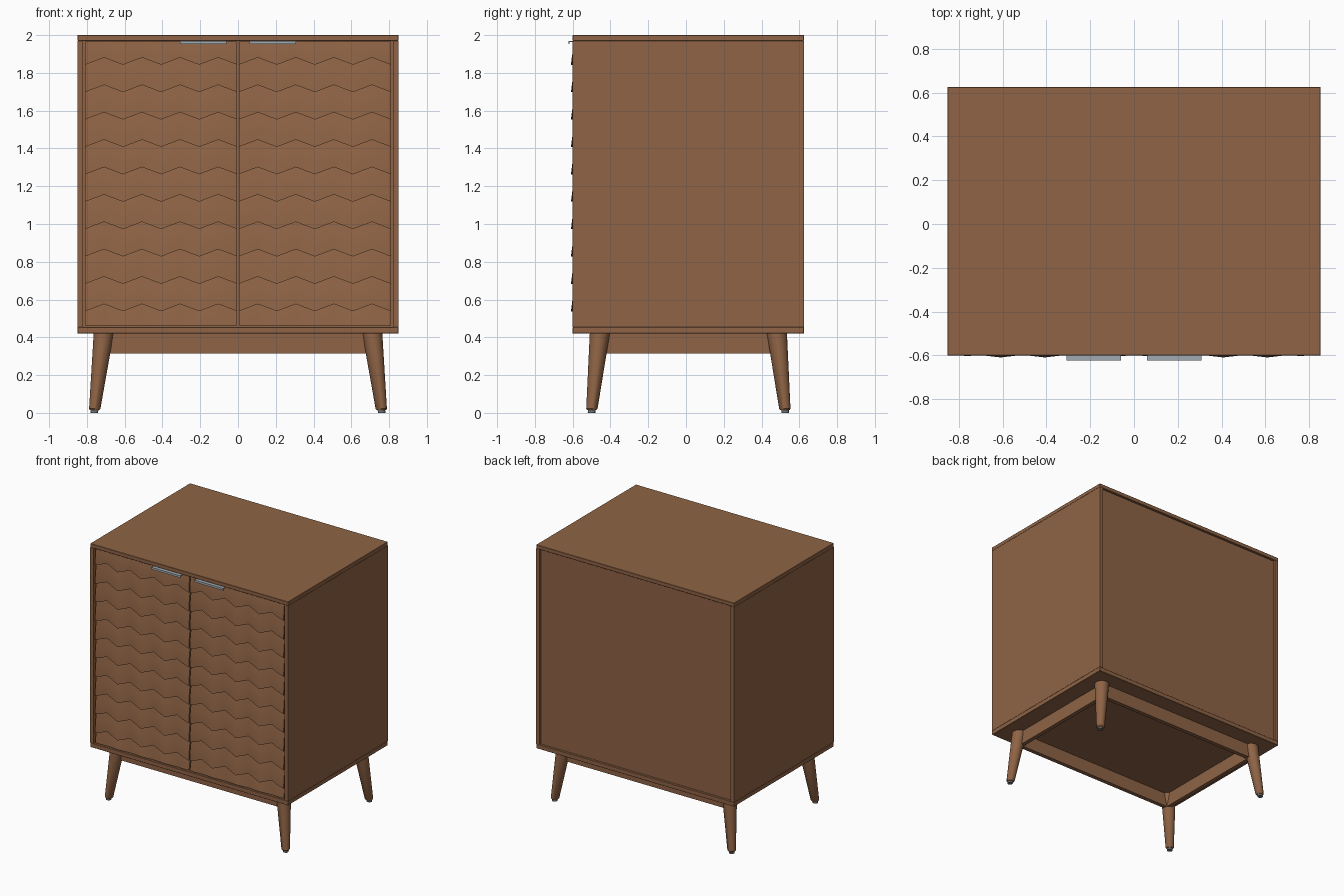
import bpy, bmesh, math
from mathutils import Vector

if "Cube" in bpy.data.objects:
    bpy.data.objects.remove(bpy.data.objects["Cube"])

YC = 0.0125  # centre of the case in depth


def mat(name, rgb):
    m = bpy.data.materials.new(name)
    m.diffuse_color = (*rgb, 1)
    m.use_nodes = True
    m.node_tree.nodes["Principled BSDF"].inputs["Base Color"].default_value = m.diffuse_color
    return m


WOOD = mat("walnut wood", (0.275, 0.127, 0.06))
METAL = mat("brushed metal", (0.36, 0.41, 0.44))
GLIDE = mat("grey glide", (0.16, 0.16, 0.16))


def finish(name, bm, m):
    bmesh.ops.recalc_face_normals(bm, faces=bm.faces)
    me = bpy.data.meshes.new(name)
    bm.to_mesh(me)
    bm.free()
    me.materials.append(m)
    ob = bpy.data.objects.new(name, me)
    bpy.context.collection.objects.link(ob)
    return ob


def smooth(ob, deg):
    bpy.ops.object.select_all(action='DESELECT')
    ob.select_set(True)
    bpy.context.view_layer.objects.active = ob
    bpy.ops.object.shade_smooth_by_angle(angle=math.radians(deg))


def box(name, x, y, z, m=WOOD, bevel=0.0):
    bm = bmesh.new()
    bmesh.ops.create_cube(bm, size=1)
    for v in bm.verts:
        v.co = [a[0] + (c + 0.5) * (a[1] - a[0]) for a, c in zip((x, y, z), v.co)]
    if bevel:
        bmesh.ops.bevel(bm, geom=bm.edges[:], offset=bevel, segments=1, affect='EDGES')
    return finish(name, bm, m)


# Case panels
F, B = -0.60, 0.625
box("top_panel", (-0.85, 0.85), (F, B), (1.97, 2.0), bevel=0.002)
box("bottom_panel", (-0.85, 0.85), (F, B), (0.42, 0.454), bevel=0.002)
for s, side in ((-1, "left"), (1, "right")):
    box(side + "_side_panel", sorted((s * 0.82, s * 0.85)), (F, B), (0.454, 1.97))
box("back_panel", (-0.82, 0.82), (B - 0.035, B - 0.018), (0.454, 1.97))


# Carved doors: rows of sloping tiles, each ending in a zigzag lip
def door(name, x0, x1):
    bm = bmesh.new()
    cols, rows, sub = 16, 10, 3
    z_top, z_bot, back = 1.965, 0.462, -0.565

    def col(i):
        u = 1 - abs((i / 2) % 2 - 1)        # 0 at zigzag valley, 1 at peak
        x = x0 + (x1 - x0) * i / cols
        edge = i in (0, cols)
        z, y = [], []
        for r in range(rows + 1):
            top = z_top if r == 0 else 1.843 - 0.145 * (r - 1) + 0.038 * u
            low = z_bot if r == rows else 1.843 - 0.145 * r + 0.038 * u
            start = 0.2 if r == 0 else 0.0
            end = 0.6 if r == rows else 1.0
            for k in range(sub + 1):
                t = k / sub
                q = start + (end - start) * t
                fold = 0.012 * (0.0 if edge else 1 - u) * q
                z.append(top + (low - top) * t)
                y.append(-0.583 - 0.014 * math.sin(q * math.pi / 2) - fold)
        return [bm.verts.new((x, b, a)) for a, b in zip(z, y)]

    grid = [col(i) for i in range(cols + 1)]
    for a, b in zip(grid, grid[1:]):
        for j in range(len(a) - 1):
            bm.faces.new((a[j], a[j + 1], b[j + 1], b[j]))
    # walls and back of the door leaf
    rim = [e for e in bm.edges if e.is_boundary]
    ext = bmesh.ops.extrude_edge_only(bm, edges=rim)["geom"]
    for v in ext:
        if isinstance(v, bmesh.types.BMVert):
            v.co.y = back
    c = [bm.verts.new((x, back, z)) for x, z in
         ((x0, z_bot), (x1, z_bot), (x1, z_top), (x0, z_top))]
    bm.faces.new(c)
    smooth(finish(name, bm, WOOD), 30)


# The zigzag step is a shared lip: row r ends where row r+1 starts
door("left_door", -0.81, -0.004)
door("right_door", 0.004, 0.81)

# Edge pulls: thin plate with a downward lip
for s, side in ((-1, "left"), (1, "right")):
    xs = sorted((s * 0.06, s * 0.308))
    box(side + "_handle_plate", xs, (-0.618, -0.57), (1.963, 1.968), METAL)
    box(side + "_handle_lip", xs, (-0.622, -0.617), (1.952, 1.968), METAL)

# Apron frame under the case
for s, n in ((-1, "front"), (1, "back")):
    y = YC + s * 0.47
    box(n + "_apron", (-0.715, 0.715), (y - 0.016, y + 0.016), (0.315, 0.42))
for s, n in ((-1, "left"), (1, "right")):
    x = s * 0.70
    box(n + "_apron", (x - 0.016, x + 0.016), (YC - 0.454, YC + 0.454), (0.315, 0.42))


# Splayed tapered legs with small glides
def leg_part(name, top, bottom, profile, m):
    bm = bmesh.new()
    n, rings = 32, []
    for z, r in profile:
        c = bottom.lerp(top, z / 0.42)
        rings.append([bm.verts.new((c.x + r * math.cos(2 * math.pi * k / n),
                                    c.y + r * math.sin(2 * math.pi * k / n), z))
                      for k in range(n)])
    for a, b in zip(rings, rings[1:]):
        for k in range(n):
            bm.faces.new((a[k], a[(k + 1) % n], b[(k + 1) % n], b[k]))
    bm.faces.new(rings[0])
    bm.faces.new(rings[-1])
    smooth(finish(name, bm, m), 35)


for sy, n in ((-1, "front"), (1, "back")):
    for sx, side in ((-1, "left"), (1, "right")):
        top = Vector((sx * 0.711, YC + sy * 0.469, 0.42))
        bot = Vector((sx * 0.761, YC + sy * 0.513, 0.0))
        leg_part(f"{n}_{side}_leg", top, bot,
                 [(0.014, 0.024), (0.022, 0.030), (0.42, 0.053)], WOOD)
        leg_part(f"{n}_{side}_glide", top, bot, [(0.0, 0.02), (0.015, 0.02)], GLIDE)
